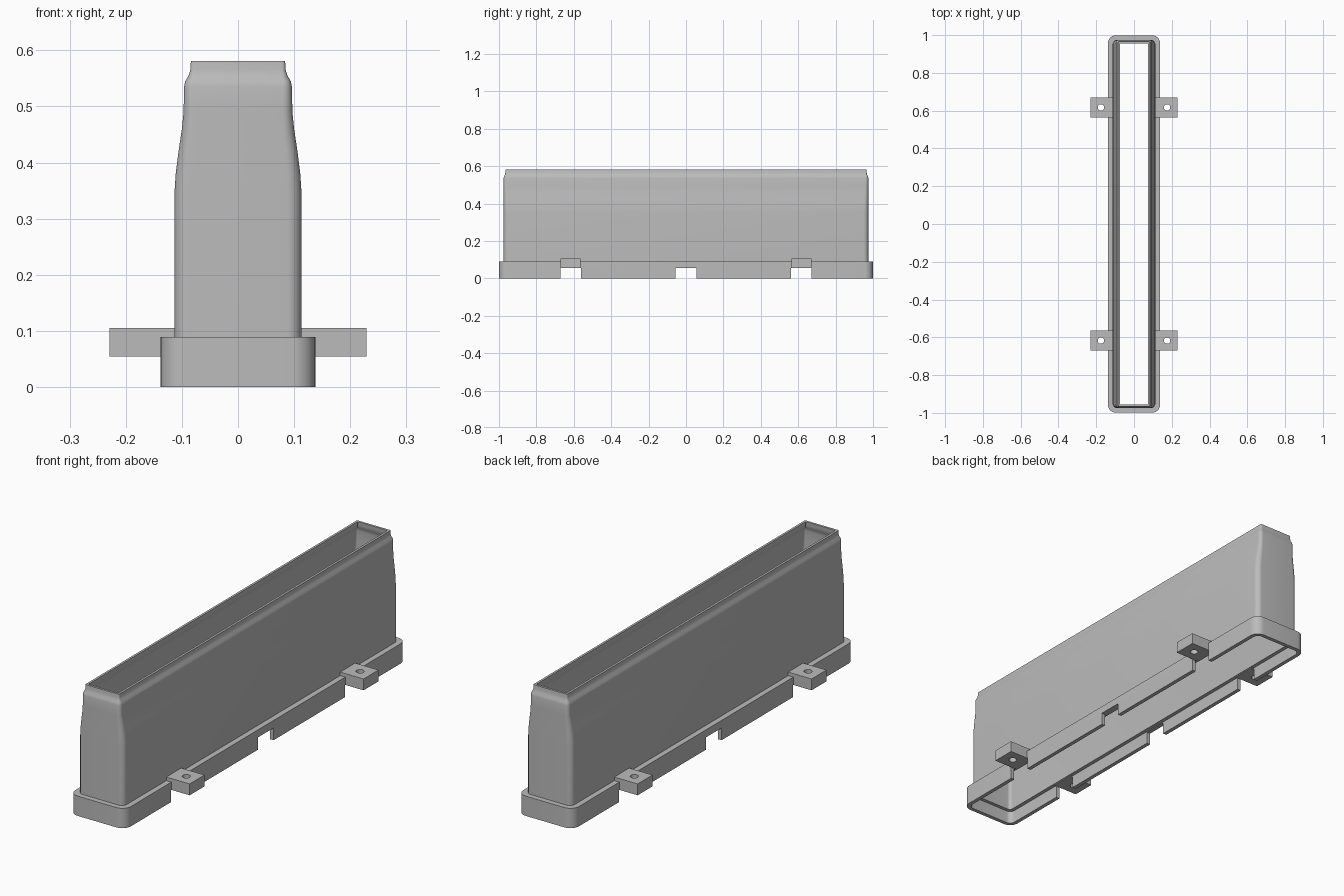
import bpy, bmesh, math

cube = bpy.data.objects.get("Cube")
if cube:
    bpy.data.objects.remove(cube, do_unlink=True)

grey = bpy.data.materials.new("plain grey")
grey.use_nodes = True
GREY = (0.5, 0.5, 0.5, 1)
grey.diffuse_color = GREY
grey.node_tree.nodes["Principled BSDF"].inputs["Base Color"].default_value = GREY


def finish(name, bm):
    bmesh.ops.recalc_face_normals(bm, faces=bm.faces)
    mesh = bpy.data.meshes.new(name)
    bm.to_mesh(mesh)
    bm.free()
    mesh.materials.append(grey)
    obj = bpy.data.objects.new(name, mesh)
    bpy.context.collection.objects.link(obj)
    return obj


def box(name, x0, x1, y0, y1, z0, z1):
    bm = bmesh.new()
    bmesh.ops.create_cube(bm, size=1)
    bmesh.ops.scale(bm, vec=(x1 - x0, y1 - y0, z1 - z0), verts=bm.verts)
    bmesh.ops.translate(bm, vec=((x0 + x1) / 2, (y0 + y1) / 2, (z0 + z1) / 2), verts=bm.verts)
    return finish(name, bm)


def cylinder(name, x, y, z, radius, depth):
    bm = bmesh.new()
    bmesh.ops.create_cone(bm, cap_ends=True, segments=24, radius1=radius,
                          radius2=radius, depth=depth)
    bmesh.ops.translate(bm, vec=(x, y, z), verts=bm.verts)
    return finish(name, bm)


def activate(obj):
    bpy.ops.object.select_all(action='DESELECT')
    obj.select_set(True)
    bpy.context.view_layer.objects.active = obj


def cut(obj, cutter):
    cutter.hide_render = True
    activate(obj)
    mod = obj.modifiers.new("cut", 'BOOLEAN')
    mod.operation = 'DIFFERENCE'
    mod.solver = 'EXACT'
    mod.object = cutter
    bpy.ops.object.modifier_apply(modifier=mod.name)
    bpy.data.objects.remove(cutter, do_unlink=True)


def smooth(obj):
    activate(obj)
    bpy.ops.object.shade_smooth_by_angle(angle=math.radians(30))


def ring(bm, z, hx, hy, r, steps=8):
    """Rounded rectangle of vertices at height z."""
    verts = []
    for i, (sx, sy) in enumerate([(1, 1), (-1, 1), (-1, -1), (1, -1)]):
        for k in range(steps + 1):
            a = math.pi / 2 * (i + k / steps)
            verts.append(bm.verts.new((sx * (hx - r) + r * math.cos(a),
                                       sy * (hy - r) + r * math.sin(a), z)))
    return verts


# Duct wall: height, half width, half length, corner radius
WALL = 0.01
LEDGE = 0.058
body = [(0.089, 0.113, 0.975, 0.025), (0.35, 0.113, 0.975, 0.025),
        (0.38, 0.111, 0.975, 0.024), (0.42, 0.106, 0.975, 0.022),
        (0.46, 0.1, 0.975, 0.02), (0.49, 0.097, 0.975, 0.018),
        (0.535, 0.096, 0.975, 0.016), (0.545, 0.094, 0.973, 0.014),
        (0.555, 0.088, 0.968, 0.01), (0.565, 0.085, 0.966, 0.007),
        (0.581, 0.084, 0.965, 0.005)]
inner = [(z, hx - WALL, hy - WALL, max(r - WALL, 0.003)) for z, hx, hy, r in reversed(body)]
inner[-1] = (LEDGE,) + inner[-1][1:]
skirt_out = [(z, 0.138, 0.999, 0.042) for z in (0, 0.089)]
skirt_in = [(z, 0.12, 0.981, 0.025) for z in (LEDGE, 0)]

# Hollow duct and its skirt, lofted as one closed shell
bm = bmesh.new()
rings = [ring(bm, *row) for row in skirt_out + body + inner + skirt_in]
for a, b in zip(rings, rings[1:] + rings[:1]):
    n = len(a)
    for i in range(n):
        j = (i + 1) % n
        bm.faces.new((a[i], a[j], b[j], b[i]))
duct = finish("duct_with_skirt", bm)

# Notches through both long sides of the skirt
TAB_Y = 0.617
for y in (-TAB_Y, 0, TAB_Y):
    cut(duct, box("notch_cutter", -0.3, 0.3, y - 0.055, y + 0.055, -0.1, 0.055))
smooth(duct)

# Mounting tabs with screw holes
for side, s in (("left", 1), ("right", -1)):
    for end, e in (("front", -1), ("back", 1)):
        y = e * TAB_Y
        x0, x1 = sorted((s * 0.106, s * 0.229))
        tab = box(f"mounting_tab_{end}_{side}", x0, x1, y - 0.053, y + 0.053, 0.054, 0.105)
        cut(tab, cylinder("hole_cutter", s * 0.175, y, 0.08, 0.017, 0.2))
        smooth(tab)
